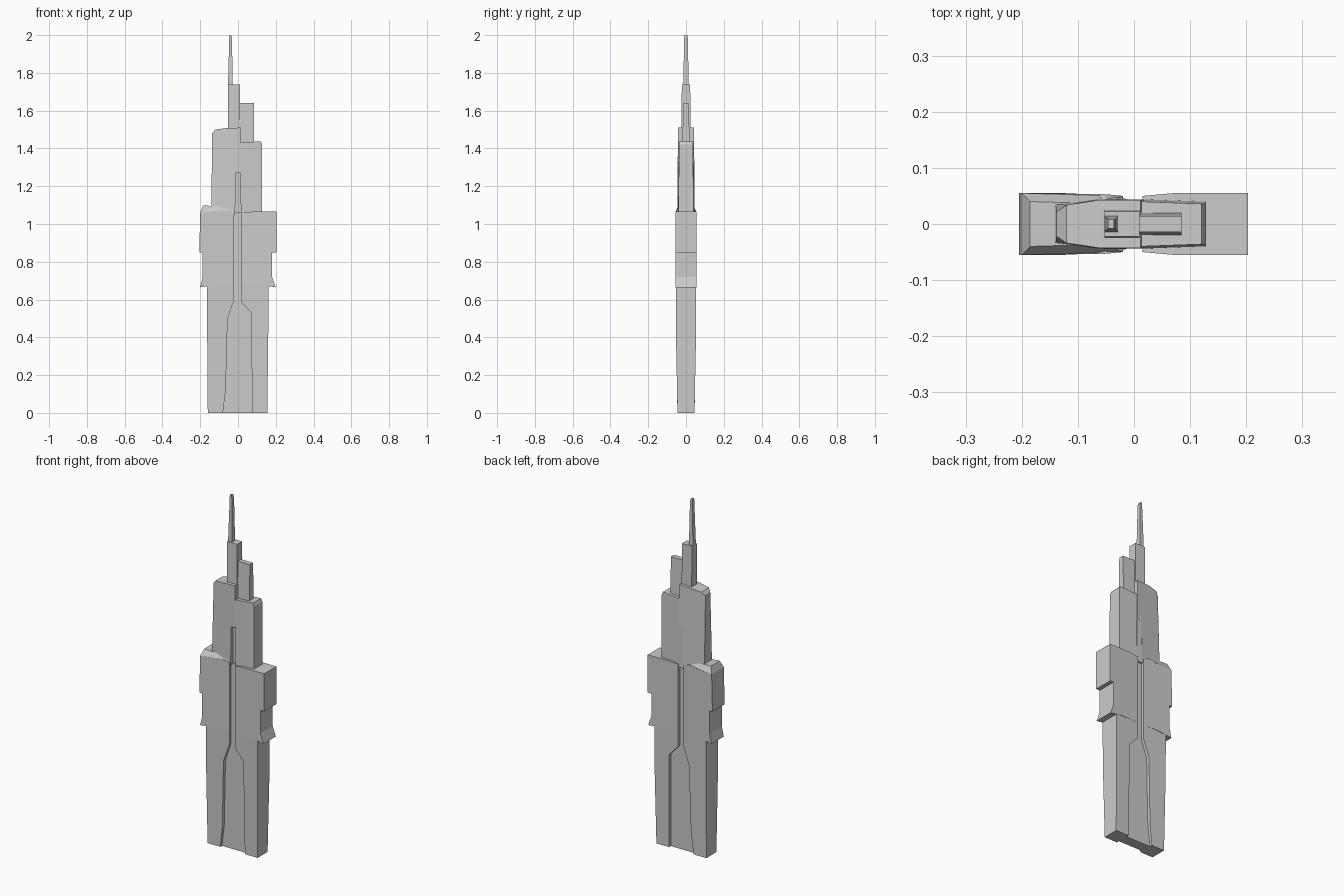
import bpy


def slab(name, outline, shift=0.0):
    """Flat block from a front outline of (x, z, half depth) corners."""
    n = len(outline)
    verts = [(x, shift - d, z) for x, z, d in outline]
    verts += [(x, shift + d, z) for x, z, d in outline]
    faces = [tuple(range(n)), tuple(range(2 * n - 1, n - 1, -1))]
    for i in range(n):
        j = (i + 1) % n
        faces.append((i, i + n, j + n, j))
    mesh = bpy.data.meshes.new(name)
    mesh.from_pydata(verts, [], faces)
    mesh.update()
    obj = bpy.data.objects.new(name, mesh)
    bpy.context.collection.objects.link(obj)
    return obj


def block(name, x0, x1, z0, z1, d0, d1, shift=0.0):
    """Plain block whose half depth goes from d0 (bottom) to d1 (top)."""
    return slab(name, [(x0, z0, d0), (x1, z0, d0), (x1, z1, d1), (x0, z1, d1)], shift)


# Lower legs, split by the widening central recess
slab("left_leg", [(-0.16, 0, 0.045), (-0.08, 0, 0.045), (-0.065, 0.12, 0.048),
                  (-0.055, 0.5, 0.052), (-0.02, 0.6, 0.05), (-0.02, 0.68, 0.05),
                  (-0.165, 0.68, 0.054), (-0.163, 0.4, 0.053)])
slab("right_leg", [(0.075, 0, 0.045), (0.155, 0, 0.045), (0.16, 0.4, 0.053),
                   (0.162, 0.68, 0.054), (0.015, 0.68, 0.05), (0.015, 0.59, 0.05),
                   (0.07, 0.53, 0.052)])

# Wide middle with flared lower lips
slab("left_shoulder", [(-0.02, 0.68, 0.05), (-0.02, 1.06, 0.05),
                       (-0.05, 1.075, 0.053), (-0.2, 1.06, 0.055),
                       (-0.205, 0.85, 0.055), (-0.187, 0.85, 0.055),
                       (-0.187, 0.72, 0.055), (-0.2, 0.665, 0.055),
                       (-0.125, 0.675, 0.055)])
slab("left_shoulder_cap", [(-0.2, 1.06, 0.055), (-0.05, 1.07, 0.053),
                           (-0.02, 1.06, 0.05), (-0.045, 1.083, 0.04),
                           (-0.12, 1.095, 0.038), (-0.185, 1.098, 0.04)])
slab("right_shoulder", [(0.015, 0.68, 0.05), (0.125, 0.675, 0.055),
                        (0.2, 0.665, 0.055), (0.18, 0.72, 0.055),
                        (0.18, 0.85, 0.055), (0.203, 0.85, 0.055),
                        (0.203, 1.065, 0.055), (0.07, 1.065, 0.055),
                        (0.015, 1.06, 0.05)])

# Recessed core behind the central groove
slab("core", [(-0.085, 0, 0.03), (0.08, 0, 0.03), (0.075, 0.53, 0.034),
              (0.02, 0.6, 0.034), (0.02, 1.06, 0.034), (-0.025, 1.06, 0.034),
              (-0.025, 0.6, 0.034), (-0.06, 0.5, 0.034)])
block("upper_core", -0.018, 0.018, 1.04, 1.275, 0.034, 0.034, 0.01)

# Upper blocks, the left one notched at the groove
slab("upper_left_block", [(-0.14, 1.05, 0.035), (-0.06, 1.05, 0.045),
                          (-0.015, 1.05, 0.045), (-0.013, 1.27, 0.044),
                          (0.015, 1.27, 0.044), (0.012, 1.51, 0.043),
                          (-0.06, 1.508, 0.043), (-0.12, 1.5, 0.034),
                          (-0.138, 1.48, 0.022)])
slab("upper_right_block", [(0.015, 1.05, 0.044), (0.128, 1.05, 0.04),
                           (0.128, 1.42, 0.037), (0.12, 1.438, 0.036),
                           (0.012, 1.43, 0.04)])

# Stepped spire
block("left_spire", -0.053, 0.01, 1.49, 1.738, 0.025, 0.022)
block("right_spire", 0.008, 0.085, 1.41, 1.64, 0.02, 0.014)
slab("antenna", [(-0.053, 1.73, 0.014), (-0.028, 1.73, 0.014),
                 (-0.032, 1.985, 0.01), (-0.036, 2.0, 0.008), (-0.046, 2.0, 0.008)])
